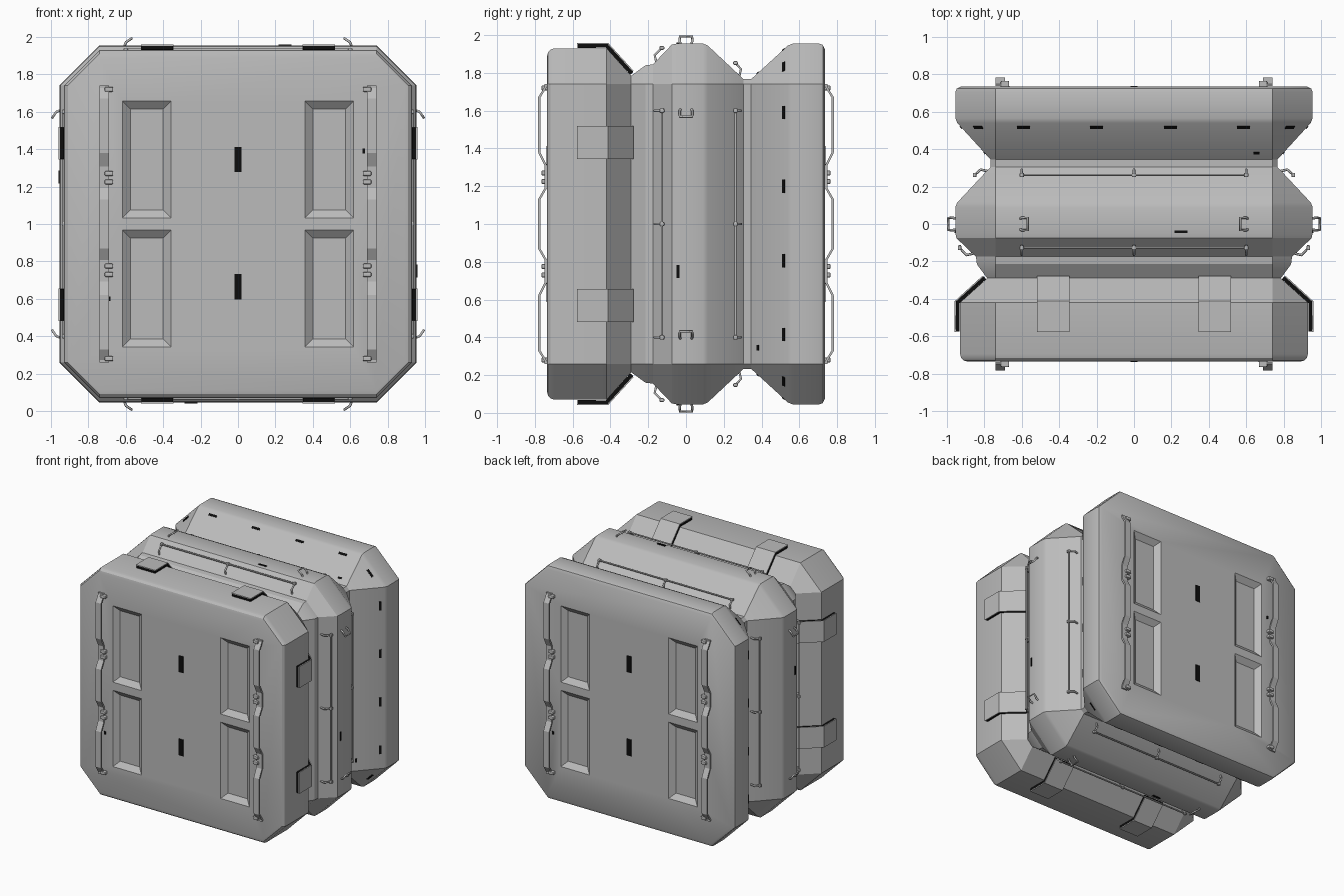
import bpy, bmesh, math
from mathutils import Matrix, Vector

cube = bpy.data.objects.get("Cube")
if cube:
    bpy.data.objects.remove(cube, do_unlink=True)

LIFT = Matrix.Translation((0, 0, 1))
FLAT = 0.74          # half width of the flat sides between corner chamfers
FACE = 0.735         # distance of the end faces from the middle


def material(name, value):
    m = bpy.data.materials.new(name)
    m.use_nodes = True
    col = (value, value, value, 1)
    m.diffuse_color = col
    m.node_tree.nodes["Principled BSDF"].inputs["Base Color"].default_value = col
    return m


GREY = material("hull_grey", 0.5)
BLACK = material("black", 0.004)


def turn(deg, axis="Y"):
    return Matrix.Rotation(math.radians(deg), 4, axis)


def finish(name, bm, mat, place=Matrix()):
    bmesh.ops.recalc_face_normals(bm, faces=bm.faces)
    mesh = bpy.data.meshes.new(name)
    bm.to_mesh(mesh)
    bm.free()
    mesh.materials.append(mat)
    mesh.transform(LIFT @ place)
    ob = bpy.data.objects.new(name, mesh)
    bpy.context.collection.objects.link(ob)
    return ob


def activate(ob):
    bpy.ops.object.select_all(action="DESELECT")
    ob.select_set(True)
    bpy.context.view_layer.objects.active = ob


def loft(bm, rings):
    loops = [[bm.verts.new(p) for p in ring] for ring in rings]
    for a, b in zip(loops, loops[1:]):
        n = len(a)
        for i in range(n):
            bm.faces.new((a[i], a[(i + 1) % n], b[(i + 1) % n], b[i]))
    bm.faces.new(loops[0])
    bm.faces.new(loops[-1])


def octagon(y, r):
    w = FLAT
    return [(w, y, r), (r, y, w), (r, y, -w), (w, y, -r),
            (-w, y, -r), (-r, y, -w), (-r, y, w), (-w, y, r)]


def box(name, size, mat, place, bevel=0):
    bm = bmesh.new()
    bmesh.ops.create_cube(bm, size=1, matrix=Matrix.Diagonal((*size, 1)))
    if bevel:
        bmesh.ops.bevel(bm, geom=bm.edges[:], offset=bevel, segments=2,
                        affect="EDGES", profile=0.5)
    return finish(name, bm, mat, place)


def ribbon(name, path, x, width, thick, mat, place):
    """Bent strip across x, following (y, z) points."""
    bm = bmesh.new()
    rows = [[bm.verts.new((x + s * width / 2, y, z)) for s in (-1, 1)] for y, z in path]
    for a, b in zip(rows, rows[1:]):
        bm.faces.new((a[0], a[1], b[1], b[0]))
    ob = finish(name, bm, mat, place)
    mod = ob.modifiers.new("thickness", "SOLIDIFY")
    mod.thickness, mod.offset = thick, 0
    return ob


def tube(name, points, radius, place):
    cu = bpy.data.curves.new(name, "CURVE")
    cu.dimensions = "3D"
    cu.bevel_depth, cu.bevel_resolution, cu.use_fill_caps = radius, 1, True
    sp = cu.splines.new("POLY")
    sp.points.add(len(points) - 1)
    for p, co in zip(sp.points, points):
        p.co = (*(LIFT @ place @ Vector(co)), 1)
    cu.materials.append(GREY)
    ob = bpy.data.objects.new(name, cu)
    bpy.context.collection.objects.link(ob)
    activate(ob)
    bpy.ops.object.convert(target="MESH")


# Hull: chamfered square sections lofted along y
profile = [(-FACE, 0.89), (-0.73, 0.91), (-0.717, 0.924), (-0.695, 0.93), (-0.42, 0.93),
           (-0.29, 0.785), (-0.215, 0.84), (-0.175, 0.845), (-0.075, 0.95), (-0.05, 0.955),
           (0.09, 0.955), (0.115, 0.945), (0.305, 0.767), (0.345, 0.767), (0.54, 0.945),
           (0.565, 0.955), (0.705, 0.955), (0.724, 0.948), (FACE, 0.925)]
bm = bmesh.new()
loft(bm, [octagon(y, r) for y, r in profile])
hull = finish("hull", bm, GREY)

# Sloped recesses cut in both end faces
bm = bmesh.new()
for side in (-1, 1):
    for cx in (-0.4875, 0.4875):
        for cz in (-0.345, 0.345):
            rings = []
            for y, grow in ((FACE - 0.035, 0), (FACE + 0.015, 0.06)):
                w, h = 0.0875 + grow, 0.27 + grow
                rings.append([(cx + sx * w, side * y, cz + sz * h)
                              for sx, sz in ((-1, -1), (1, -1), (1, 1), (-1, 1))])
            loft(bm, rings)
cutter = finish("recess_cutter", bm, GREY)
cutter.hide_render = True
mod = hull.modifiers.new("recesses", "BOOLEAN")
mod.operation, mod.solver, mod.object = "DIFFERENCE", "EXACT", cutter
activate(hull)
bpy.ops.object.modifier_apply(modifier=mod.name)
bpy.data.objects.remove(cutter, do_unlink=True)
bpy.ops.object.shade_smooth_by_angle(angle=math.radians(28))

# End faces: wavy straps, clamps and black slots
near, far = -FACE - 0.008, -FACE - 0.042
half = [(near, 0.74), (near, 0.725), (far, 0.67), (far, 0.38), (near, 0.31),
        (near, 0.19), (far, 0.13)]
wave = half + [(y, -z) for y, z in reversed(half)]
for end, spin in (("front", 0), ("back", 180)):
    face = turn(spin, "Z")
    for x in (-1, 1):
        ribbon(end + "_strap", wave, x * 0.715, 0.05, 0.012, GREY, face)
        for z in (-0.72, -0.27, -0.225, 0.225, 0.27, 0.72):
            box(end + "_strap_clamp", (0.046, 0.035, 0.026), GREY,
                face @ Matrix.Translation((x * 0.69, -0.748, z)), 0.007)
    for z in (-0.335, 0.345):
        box(end + "_slot", (0.04, 0.008, 0.135), BLACK,
            face @ Matrix.Translation((0, -FACE, z)))
    for x, z in ((-0.687, -0.4), (0.672, 0.39)):
        box(end + "_small_slot", (0.012, 0.008, 0.025), BLACK,
            face @ Matrix.Translation((x, -FACE, z)))

# Four sides, each a quarter turn of the top
for k, side in enumerate(("top", "left", "bottom", "right")):
    q = turn(90 * k)

    # Wrapped pads on the front block: black core with a grey skin
    for x in (-0.432, 0.432):
        ribbon(side + "_pad_core", [(-0.575, 0.943), (-0.419, 0.943), (-0.287, 0.798)],
               x, 0.17, 0.021, BLACK, q)
        ribbon(side + "_pad_skin", [(-0.577, 0.956), (-0.414, 0.956), (-0.28, 0.809)],
               x, 0.174, 0.006, GREY, q)

    # Grab rails on both slopes of the middle block
    for base, top in (((-0.158, 0.86), (-0.128, 0.932)), ((0.283, 0.785), (0.262, 0.852))):
        bend = (top[0] * 1.5 - base[0] * 0.5, top[1])
        knee = (base[0] + (-0.008 if base[0] < 0 else 0.008), base[1] + 0.035)
        tube(side + "_rail", [(-0.6, *top), (0.6, *top)], 0.006, q)
        for x in (-0.6, 0, 0.6):
            tube(side + "_rail_post", [(x, *base), (x, *knee), (x, *top), (x, *bend)],
                 0.007, q)
            box(side + "_rail_foot", (0.024, 0.024, 0.02), GREY,
                q @ Matrix.Translation((x, *top)), 0.006)

    # Small loop handles on the crown, leaning inward
    for s in (-1, 1):
        a, b = s * 0.608, s * 0.568
        tube(side + "_loop_handle",
             [(a, -0.03, 0.95), (a * 0.985, -0.033, 0.972), (b, -0.033, 0.993),
              (b, 0.033, 0.993), (a * 0.985, 0.033, 0.972), (a, 0.03, 0.95)], 0.007, q)

    # Black marks on the crown and on the rear block slope
    box(side + "_crown_mark", (0.07, 0.014, 0.008), BLACK,
        q @ Matrix.Translation((0.252, -0.042, 0.956)))
    for x in (-0.59, -0.2, 0.195, 0.585):
        box(side + "_slope_mark", (0.07, 0.017, 0.008), BLACK,
            q @ Matrix.Translation((x, 0.517, 0.924)) @ turn(42, "X"))
    box(side + "_slope_small_mark", (0.03, 0.014, 0.008), BLACK,
        q @ Matrix.Translation((0.655, 0.38, 0.799)) @ turn(42, "X"))
    box(side + "_corner_mark", (0.065, 0.017, 0.008), BLACK,
        q @ turn(-45) @ Matrix.Translation((0, 0.517, 1.177)) @ turn(33, "X"))
